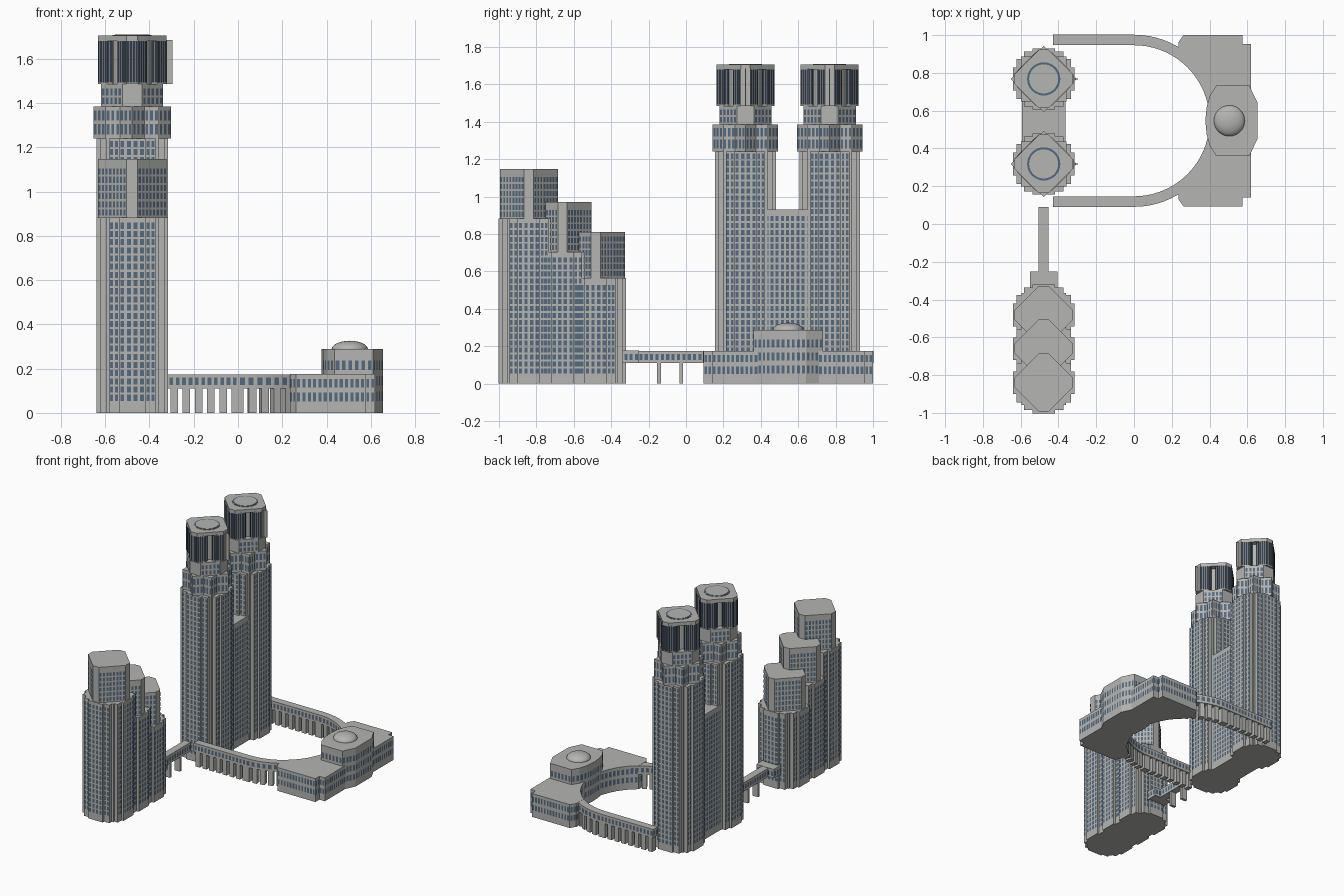
import bpy, bmesh, math
from math import sin, cos, radians, pi

cube = bpy.data.objects.get("Cube")
if cube:
    bpy.data.objects.remove(cube, do_unlink=True)


def material(name, rgb):
    m = bpy.data.materials.new(name)
    m.use_nodes = True
    m.diffuse_color = (*rgb, 1)
    m.node_tree.nodes["Principled BSDF"].inputs["Base Color"].default_value = (*rgb, 1)
    return m


MATS = [material("stone grey", (0.46, 0.46, 0.45)),
        material("window blue", (0.09, 0.145, 0.21)),
        material("dark glass", (0.03, 0.045, 0.065))]
WALL, BLUE, DARK = range(3)


def prism(name, poly, z0, z1, rows=None, pitch=0.028, fill=(0.58, 0.74),
          min_edge=0.035, glass=BLUE):
    """Extrude a counter-clockwise plan; rows = (bottom, top, storey height) of windows."""
    bm = bmesh.new()
    low = [bm.verts.new((x, y, z0)) for x, y in poly]
    top = [bm.verts.new((x, y, z1)) for x, y in poly]
    bm.faces.new(top)
    bm.faces.new(low[::-1])
    n = len(poly)
    for i in range(n):
        j = (i + 1) % n
        bm.faces.new((low[i], low[j], top[j], top[i]))
        (ax, ay), (bx, by) = poly[i], poly[j]
        length = math.hypot(bx - ax, by - ay)
        if not rows or length < min_edge:
            continue
        ux, uy = (bx - ax) / length, (by - ay) / length
        cols = max(1, round(length / pitch))
        step = length / cols
        w0, w1, storey = rows
        # thin window panes just proud of the wall
        for r in range(int((w1 - w0) / storey + 0.01)):
            za = w0 + (r + (1 - fill[1]) / 2) * storey
            zb = za + fill[1] * storey
            for c in range(cols):
                s = (c + (1 - fill[0]) / 2) * step
                e = s + fill[0] * step
                quad = [(s, za), (e, za), (e, zb), (s, zb)]
                f = bm.faces.new([bm.verts.new((ax + ux * t + uy * 0.0015,
                                                ay + uy * t - ux * 0.0015, z))
                                  for t, z in quad])
                f.material_index = glass
    me = bpy.data.meshes.new(name)
    bm.to_mesh(me)
    bm.free()
    for m in MATS:
        me.materials.append(m)
    ob = bpy.data.objects.new(name, me)
    bpy.context.collection.objects.link(ob)
    return ob


def radial(half):
    """Eight-fold symmetric outline from the points of one eighth."""
    quarter = half + [(y, x) for x, y in reversed(half) if x != y and y]
    out = []
    for k in range(4):
        c, s = round(cos(k * pi / 2)), round(sin(k * pi / 2))
        out += [(x * c - y * s, x * s + y * c) for x, y in quarter]
    return out


def place(poly, cx, cy, angle=0):
    c, s = cos(angle), sin(angle)
    return [(cx + x * c - y * s, cy + x * s + y * c) for x, y in poly]


def rect(w, d):
    return [(-w / 2, -d / 2), (w / 2, -d / 2), (w / 2, d / 2), (-w / 2, d / 2)]


def circle(r, n=32):
    return [(r * cos(2 * pi * i / n), r * sin(2 * pi * i / n)) for i in range(n)]


STEPPED = radial([(0.162, 0.06), (0.145, 0.06), (0.145, 0.105), (0.118, 0.105), (0.118, 0.118)])
STAR = radial([(0.175, 0), (0.12, 0.055), (0.12, 0.12)])
OCTAGON = radial([(0.155, 0.025)])
NECK = radial([(0.14, 0.045)])
PIER = [(0.155, -0.026), (0.155, 0.026), (0.115, 0.066), (0.088, 0.066),
        (0.088, -0.066), (0.115, -0.066)]
TX = -0.478
STOREY = 0.037

# Twin towers with crowns
for side, cy in (("front", 0.318), ("back", 0.768)):
    n = side + "_twin_"
    prism(n + "shaft", place(STEPPED, TX, cy), 0, 1.24, (0.05, 1.235, STOREY))
    prism(n + "collar", place(STAR, TX, cy), 1.24, 1.385, (1.25, 1.375, 0.0625), pitch=0.024)
    prism(n + "neck", place(NECK, TX, cy), 1.385, 1.485, (1.39, 1.47, 0.04), min_edge=0.1)
    prism(n + "crown_core", place(circle(0.088), TX, cy), 1.485, 1.685)
    for k in range(4):
        pier = place(place(PIER, 0, 0, k * pi / 2), TX, cy)
        prism(f"{n}crown_pier_{k + 1}", pier, 1.485, 1.685, (1.49, 1.682, 0.192),
              pitch=0.014, fill=(0.8, 0.98), min_edge=0.0, glass=DARK)
        # plain stone strip on the outer face of each pier
        strip = place(place(rect(0.006, 0.052), 0.155, 0, k * pi / 2), TX, cy)
        prism(f"{n}crown_strip_{k + 1}", strip, 1.485, 1.685)
    prism(n + "crown_cap", place(OCTAGON, TX, cy), 1.68, 1.706)
    prism(n + "roof_ring", place(circle(0.088), TX, cy), 1.706, 1.708).data.polygons[0].material_index = BLUE
    prism(n + "roof_disc", place(circle(0.077), TX, cy), 1.706, 1.71)

prism("twin_link", place(rect(0.23, 0.36), TX, 0.543), 0, 0.932, (0.05, 0.92, STOREY))

# Stepped trio of lower towers
for name, cy, body_top, top in (("tall", -0.84, 0.882, 1.147), ("middle", -0.66, 0.705, 0.97),
                                ("short", -0.482, 0.565, 0.81)):
    prism(name + "_tower_body", place(STEPPED, TX, cy), 0, body_top,
          (0.05, body_top - 0.01, STOREY))
    prism(name + "_tower_top", place(OCTAGON, TX, cy), body_top, top,
          (body_top + 0.005, top - 0.01, STOREY), pitch=0.022, min_edge=0.06)

# Footbridge
ROW = (0.12, 0.165, 0.045)
prism("bridge_lobby", place(rect(0.145, 0.085), TX, -0.293), 0.11, 0.177, ROW)
prism("bridge_deck", place(rect(0.053, 0.345), TX, -0.083), 0.11, 0.175, ROW)
for i, y in enumerate((-0.145, -0.025)):
    prism(f"bridge_column_{i + 1}", place(rect(0.045, 0.02), TX, y), 0, 0.112)

# Curved gallery arms on columns, mirrored front to back
CY, R_IN, R_OUT = 0.5465, 0.4, 0.4555
R_MID = (R_IN + R_OUT) / 2


def arc(r, a0, a1, n=9):
    return [(r * cos(radians(a0 + (a1 - a0) * i / n)),
             r * sin(radians(a0 + (a1 - a0) * i / n))) for i in range(n + 1)]


def flip(poly):
    return [(x, -y) for x, y in reversed(poly)]


arm = [(-0.43, -R_OUT)] + arc(R_OUT, -90, -45) + arc(R_IN, -45, -90) + [(-0.43, -R_IN)]
columns = [place(rect(0.034, 0.045), -0.4 + 0.0555 * i, -R_MID) for i in range(8)]
for i in range(6):
    a = radians(-89 + 7.4 * i)
    columns.append(place(rect(0.034, 0.045), R_MID * cos(a), R_MID * sin(a), a + pi / 2))
for side, f in (("front", lambda p: p), ("back", flip)):
    prism(side + "_gallery", place(f(arm), 0, CY), 0.11, 0.174, ROW, min_edge=0.03)
    for i, col in enumerate(columns):
        prism(f"{side}_gallery_column_{i + 1}", place(f(col), 0, CY), 0, 0.112)

# Assembly hall with concave inner wall
half = [(0.62, 0.407), (0.575, 0.407), (0.575, 0.4535), (0.262, 0.4535), (0.235, 0.415)]
hall = flip(half) + half + arc(R_IN, 54, -54, 24)
prism("hall", place(hall, 0, CY), 0, 0.175, (0.04, 0.166, 0.063), pitch=0.025,
      fill=(0.58, 0.62), min_edge=0.025)
front_half = [(0.378, 0), (0.384, -0.07), (0.402, -0.135), (0.435, -0.186),
              (0.61, -0.186), (0.655, -0.095)]
block = front_half + flip(front_half)[:-1]
prism("hall_upper_block", place(block, 0, CY), 0, 0.288, (0.04, 0.25, 0.07), pitch=0.027,
      fill=(0.55, 0.6))

# Dome
bpy.ops.mesh.primitive_uv_sphere_add(segments=32, ring_count=16, radius=1,
                                     location=(0.505, CY, 0.287))
dome = bpy.context.object
dome.name = "hall_dome"
dome.scale = (0.082, 0.082, 0.039)
dome.data.materials.append(MATS[WALL])
bpy.ops.object.shade_smooth()
